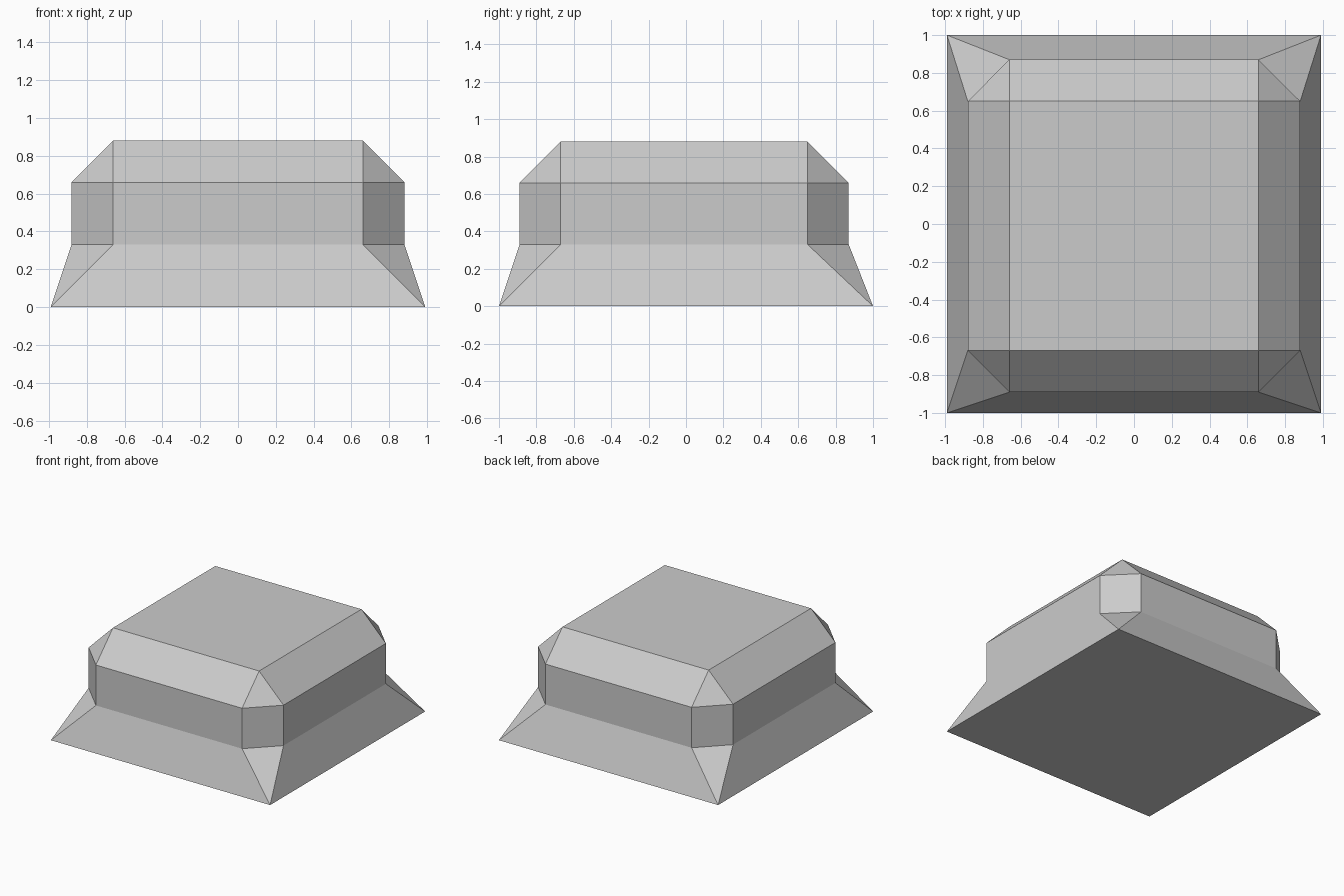
import bpy
import bmesh

cube = bpy.data.objects.get("Cube")
if cube:
    bpy.data.objects.remove(cube, do_unlink=True)

# Single plain grey material
grey = bpy.data.materials.new("light_grey")
grey.use_nodes = True
colour = (0.6, 0.6, 0.6, 1)
grey.diffuse_color = colour
grey.node_tree.nodes["Principled BSDF"].inputs["Base Color"].default_value = colour

SHIFT = -0.01  # the raised block sits slightly towards the front


def ring(bm, x, y, cut, z, shift=SHIFT):
    """Rectangle outline with corners cut by the given amount."""
    points = []
    for sx, sy in ((1, 1), (-1, 1), (-1, -1), (1, -1)):
        corner = [(sx * x, sy * (y - cut)), (sx * (x - cut), sy * y)]
        points += corner if sx == sy else corner[::-1]
    return [bm.verts.new((px, py + shift, z)) for px, py in points]


# Stacked outlines: square skirt, upright chamfered wall, bevelled flat top
bm = bmesh.new()
rings = [
    ring(bm, 0.99, 1.0, 0, 0, shift=0),
    ring(bm, 0.88, 0.88, 0.22, 0.33),
    ring(bm, 0.88, 0.88, 0.22, 0.66),
    ring(bm, 0.66, 0.66, 0, 0.88),
]
for low, high in zip(rings, rings[1:]):
    for i in range(8):
        j = (i + 1) % 8
        bm.faces.new((low[i], low[j], high[j], high[i]))
bm.faces.new(rings[0][::-1])
bm.faces.new(rings[-1])

# Merge the doubled square corners so corner faces become triangles
bmesh.ops.remove_doubles(bm, verts=bm.verts, dist=0.001)
bmesh.ops.recalc_face_normals(bm, faces=bm.faces)

mesh = bpy.data.meshes.new("bevelled_block")
bm.to_mesh(mesh)
bm.free()
mesh.materials.append(grey)
block = bpy.data.objects.new("bevelled_block", mesh)
bpy.context.collection.objects.link(block)
